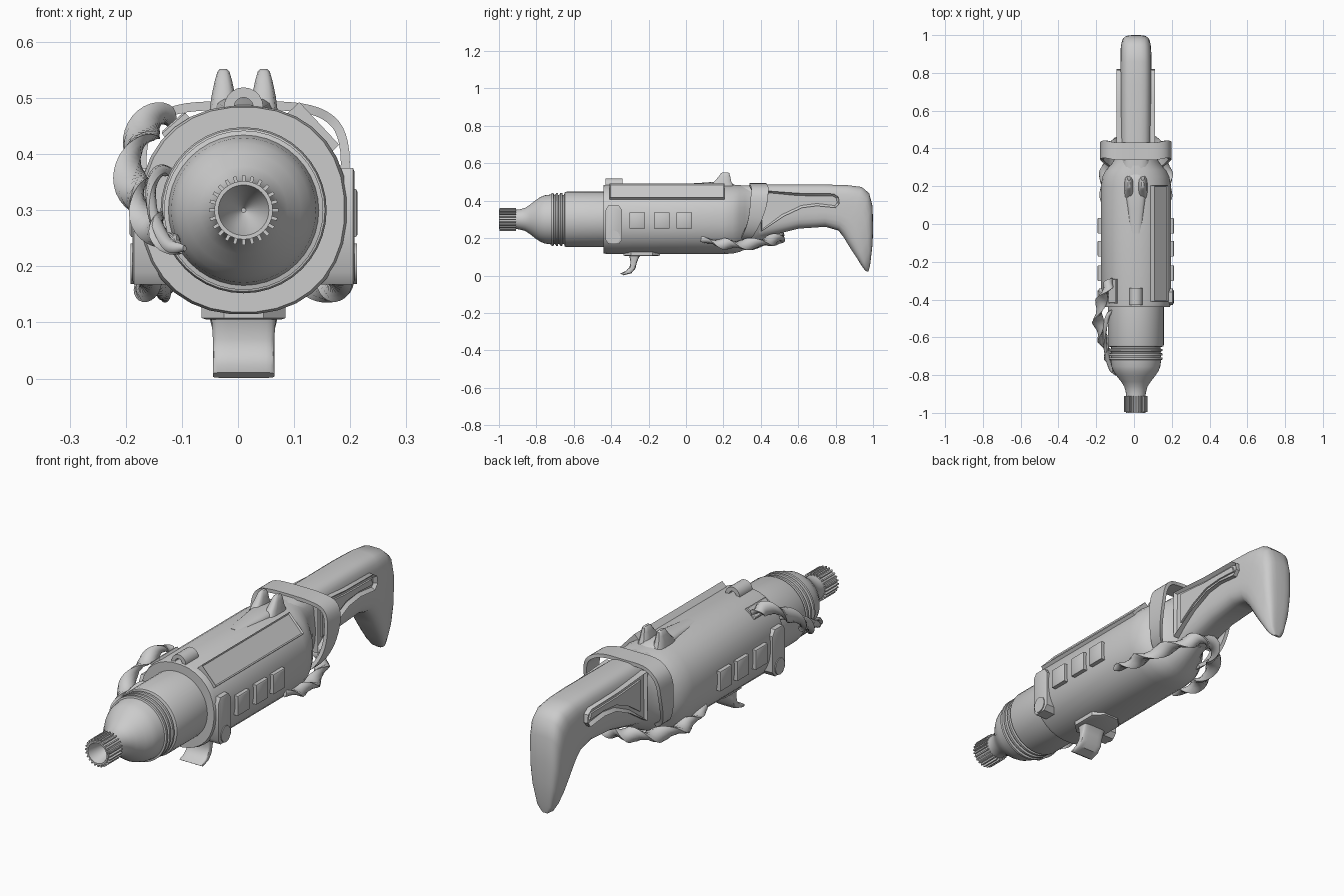
import bpy, bmesh, math
from mathutils import Vector, Matrix

if "Cube" in bpy.data.objects:
    bpy.data.objects.remove(bpy.data.objects["Cube"])

CX, CZ = 0.01, 0.30  # axis of the barrel


def finish(name, bm, angle=35):
    bmesh.ops.remove_doubles(bm, verts=bm.verts, dist=1e-5)
    bmesh.ops.recalc_face_normals(bm, faces=bm.faces)
    me = bpy.data.meshes.new(name)
    bm.to_mesh(me)
    bm.free()
    ob = bpy.data.objects.new(name, me)
    bpy.context.collection.objects.link(ob)
    bpy.ops.object.select_all(action='DESELECT')
    ob.select_set(True)
    bpy.context.view_layer.objects.active = ob
    bpy.ops.object.shade_smooth_by_angle(angle=math.radians(angle))
    return ob


def skin(name, rings, caps=True, closed=False, angle=35):
    """Bridge a list of equally long point rings."""
    bm = bmesh.new()
    vs = [[bm.verts.new(p) for p in r] for r in rings]
    n = len(vs[0])
    pairs = list(zip(vs, vs[1:])) + ([(vs[-1], vs[0])] if closed else [])
    for a, b in pairs:
        for i in range(n):
            j = (i + 1) % n
            bm.faces.new((a[i], a[j], b[j], b[i]))
    if caps and not closed:
        bm.faces.new(vs[0])
        bm.faces.new(vs[-1])
    return finish(name, bm, angle)


def loft(name, secs, n=24, e=2.2, cx=CX, angle=35):
    """Sections (yA, zA, yB, zB, half width), each a superellipse from A to B."""
    def pw(t):
        return math.copysign(abs(t) ** (2 / e), t)
    rings = []
    for ya, za, yb, zb, hw in secs:
        ring = []
        for i in range(n):
            t = 2 * math.pi * (i + .5) / n
            c, s = pw(math.cos(t)), pw(math.sin(t))
            ring.append((cx + hw * c, (ya + yb) / 2 + (ya - yb) / 2 * s,
                         (za + zb) / 2 + (za - zb) / 2 * s))
        rings.append(ring)
    return skin(name, rings, angle=angle)


def lathe(name, prof, n=40, cx=CX, cz=CZ, closed=False):
    """Revolve (y, radius) about an axis along y."""
    return skin(name, [[(cx + r * math.cos(2 * math.pi * i / n), y,
                         cz + r * math.sin(2 * math.pi * i / n)) for i in range(n)]
                       for y, r in prof], closed=closed)


def plate(name, pts, frame, thick, inset=0, depth=0):
    """Extrude an outline along the frame's third axis, with optional recess."""
    bm = bmesh.new()
    f = bm.faces.new([bm.verts.new((u, v, 0)) for u, v in pts])
    ext = bmesh.ops.extrude_face_region(bm, geom=[f])['geom']
    bmesh.ops.translate(bm, vec=(0, 0, thick),
                        verts=[g for g in ext if isinstance(g, bmesh.types.BMVert)])
    bmesh.ops.recalc_face_normals(bm, faces=bm.faces)
    top = max(bm.faces, key=lambda q: q.calc_center_median().z)
    if inset:
        bmesh.ops.inset_region(bm, faces=[top], thickness=inset, depth=-depth)
    bm.transform(frame)
    return finish(name, bm)


def frame(o, u, v, w):
    return Matrix.Translation(o) @ Matrix((u, v, w)).transposed().to_4x4()


def side(s, x):
    """Outline in (y, z), extruded outward from x on the given side."""
    return frame((CX + s * x, 0, 0), (0, 1, 0), (0, 0, 1), (s, 0, 0))


def spline(pts, k=10):
    p = [Vector(q) for q in pts]
    p = [2 * p[0] - p[1]] + p + [2 * p[-1] - p[-2]]
    out = []
    for a, b, c, d in zip(p, p[1:], p[2:], p[3:]):
        for i in range(k):
            t = i / k
            out.append(.5 * (2 * b + (c - a) * t + (2 * a - 5 * b + 4 * c - d) * t * t
                             + (3 * b - a - 3 * c + d) * t ** 3))
    return out + [p[-2]]


def rope(name, pts, r, flat, turns, k=10):
    """Flat cord twisted along a path, tapered at the ends."""
    path = spline(pts, k)
    m = len(path) - 1
    rings, nrm = [], Vector((0, 0, 1))
    for i, q in enumerate(path):
        tan = (path[min(i + 1, m)] - path[max(i - 1, 0)]).normalized()
        nrm = (nrm - tan * nrm.dot(tan)).normalized()
        bi = tan.cross(nrm)
        a = 2 * math.pi * turns * i / m
        u, v = nrm * math.cos(a) + bi * math.sin(a), bi * math.cos(a) - nrm * math.sin(a)
        s = r * min(1, .45 + 4 * min(i, m - i) / m)
        rings.append([q + u * s * math.cos(j * math.pi / 4)
                      + v * s * flat * math.sin(j * math.pi / 4) for j in range(8)])
    return skin(name, rings, angle=50)


# Barrel, dome and hollow muzzle
prof = [(-.90, .004), (-.94, .030), (-.995, .043), (-1, .045), (-1, .052), (-.90, .052),
        (-.88, .056), (-.86, .062), (-.835, .078), (-.805, .102), (-.78, .119),
        (-.755, .129), (-.725, .133)]
for y in (-.72, -.697, -.674):
    prof += [(y, .134), (y + .002, .142), (y + .012, .142), (y + .014, .131)]
prof += [(-.652, .131), (-.648, .145), (-.64, .148), (-.42, .148)]
lathe("barrel", prof)

# Muzzle ribs
bm = bmesh.new()
for i in range(24):
    m = (Matrix.Translation((CX, -.953, CZ)) @ Matrix.Rotation(i * math.pi / 12, 4, 'Y')
         @ Matrix.Translation((.055, 0, 0)) @ Matrix.Diagonal((.014, .086, .006, 1)))
    bmesh.ops.create_cube(bm, size=1, matrix=m)
finish("muzzle_ribs", bm)

# Main housing and tapered rear
loft("housing", [(y, t, y, b, w) for y, t, b, w in (
    (-.44, .484, .118, .180), (-.425, .487, .114, .186), (.20, .487, .114, .186),
    (.25, .486, .117, .178), (.285, .484, .125, .160), (.315, .482, .138, .132),
    (.37, .478, .165, .098), (.44, .47, .205, .078))], n=32)

# Shoulder stock
loft("stock", [
    (.24, .480, .24, .15, .085), (.44, .487, .42, .205, .085), (.60, .487, .60, .250, .083),
    (.74, .487, .745, .26, .083), (.86, .484, .815, .24, .083), (.94, .474, .842, .205, .082),
    (.98, .440, .862, .172, .080), (.998, .37, .885, .135, .076), (1, .26, .915, .09, .068),
    (.998, .17, .94, .05, .055), (.985, .06, .957, .028, .035), (.976, .022, .968, .02, .012)],
     e=3.5)

# Recessed stock panels
panel = [(.40, .455), (.60, .440), (.79, .437), (.815, .42), (.82, .385), (.80, .362),
         (.70, .372), (.62, .362), (.52, .315), (.40, .235)]
for s, n in ((1, "right"), (-1, "left")):
    plate("stock_panel_" + n, panel, side(s, .06), .042, .013, .014)
    inner = [(.44, .43), (.60, .418), (.785, .415), (.795, .388), (.70, .393), (.61, .385),
             (.52, .345), (.44, .29)]
    plate("stock_insert_" + n, inner, side(s, .06), .036)

    # Square side buttons
    for k, y in enumerate((-.26, -.13, -.01)):
        plate(f"button_{n}_{k}", [(y - .041, .252), (y + .041, .252), (y + .041, .338),
              (y - .041, .338)], side(s, .16), .040, .007, -.003)

    # Rounded collar lugs
    lug = [(-.43, .35), (-.415, .375), (-.36, .375), (-.342, .35), (-.342, .19),
           (-.36, .168), (-.415, .168), (-.43, .19)]
    plate("collar_lug_" + n, lug, side(s, .13), .065, .008, -.003)
    disc = [(-.386 + .033 * math.cos(t * math.pi / 8), .205 + .036 * math.sin(t * math.pi / 8))
            for t in range(16)]
    plate("lug_disc_" + n, disc, side(s, .13), .072)

# Long angled panel on the upper right
w = Vector((.73, 0, .68)).normalized()
v = Vector((-w.z, 0, w.x))
fr = frame(Vector((.142, 0, .452)) - w * .03, (0, 1, 0), v, w)
plate("long_panel", [(-.41, -.052), (.205, -.052), (.205, .052), (-.41, .052)], fr, .034, .008, .006)

# Cord anchor on the upper left
w = Vector((-.66, 0, .75)).normalized()
fr = frame(Vector((-.112, 0, .452)) - w * .04, (0, 1, 0), Vector((w.z, 0, -w.x)), w)
plate("cord_anchor", [(-.42, -.028), (-.29, -.028), (-.29, .028), (-.42, .028)], fr, .044, .006, -.003)

# Front sight ring
lathe("front_ring", [(-.43, .017), (-.43, .035), (-.34, .035), (-.34, .017)], n=20,
      cz=.484, closed=True)

# Rear sight ramp and twin prongs
loft("sight_ramp", [(-.05, .488, -.05, .45, .03), (.08, .496, .08, .44, .045),
                    (.17, .503, .17, .44, .055), (.24, .497, .24, .44, .05),
                    (.27, .48, .27, .44, .03)], n=16, e=3)
for s, n in ((1, "right"), (-1, "left")):
    loft("sight_prong_" + n, [(.12, .47, .26, .47, .026), (.15, .502, .243, .502, .022),
         (.175, .53, .237, .53, .016), (.187, .547, .232, .547, .011),
         (.195, .552, .225, .552, .006)], n=12, e=3.2, cx=CX + s * .036)

# Strap bowed over the stock
half = [(.10, .385, .483), (.155, .395, .462), (.178, .392, .42), (.180, .382, .35),
        (.168, .362, .28), (.140, .335, .225), (.095, .31, .19)]
path = spline([(-x, y, z) for x, y, z in half[::-1]] + [(0, .385, .486)] + half, 4)
rings = []
for i, q in enumerate(path):
    t = path[min(i + 1, len(path) - 1)] - path[max(i - 1, 0)]
    nr = Vector((-t.z, 0, t.x)).normalized()
    hw = .026 + .020 * min(1, max(0, (q.z - .19) / .2))
    rings.append([q + Vector((CX, a * hw, 0)) + nr * b * .008
                  for a, b in ((-1, -1), (1, -1), (1, 1), (-1, 1))])
skin("strap", rings)

# Twisted cord slung under the stock
half = [(.06, .48, .195), (.12, .40, .175), (.160, .28, .165), (.170, .18, .172), (.165, .08, .195)]
rope("sling_cord", [(CX - x, y, z) for x, y, z in half[::-1]] + [(CX, .505, .205)]
     + [(CX + x, y, z) for x, y, z in half], .033, .5, 4)

# Twisted cord and thin wire beside the barrel
rope("barrel_cord", [(-.115, -.29, .455), (-.145, -.34, .465), (-.180, -.43, .42),
     (-.190, -.53, .35), (-.165, -.61, .29), (-.135, -.69, .255), (-.105, -.78, .235)],
     .032, .45, 2.5)
rope("barrel_wire", [(-.11, -.45, .365), (-.14, -.49, .37), (-.155, -.57, .34),
     (-.150, -.66, .29), (-.125, -.76, .24), (-.095, -.80, .232)], .012, .8, 1)

# Trigger and its base plate
plate("trigger_base", [(-.335, -.035), (-.295, -.075), (-.18, -.075), (-.14, -.035),
      (-.14, .035), (-.18, .075), (-.295, .075), (-.335, .035)],
      frame((CX, 0, .15), (0, 1, 0), (1, 0, 0), (0, 0, -1)), .042, .01, -.003)
loft("trigger", [(-.31, .125, -.225, .125, .060), (-.302, .10, -.25, .10, .057),
     (-.296, .07, -.262, .072, .055), (-.302, .045, -.270, .038, .055),
     (-.320, .025, -.292, .012, .055), (-.352, .011, -.335, .001, .055)], n=20, e=5)
